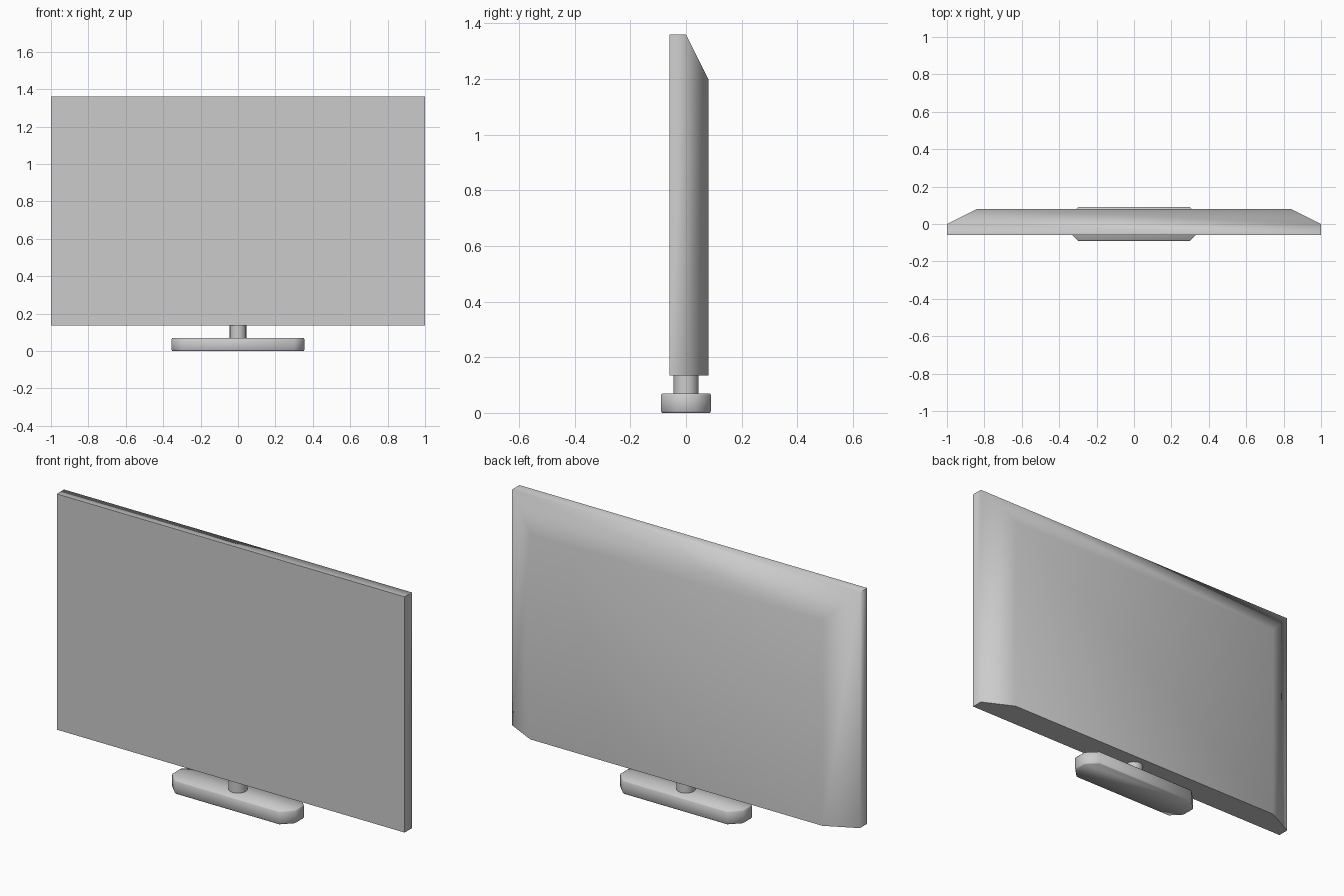
import bpy, bmesh, math

if "Cube" in bpy.data.objects:
    bpy.data.objects.remove(bpy.data.objects["Cube"])


def make_loft(name, rings, smooth=40):
    """Skin a stack of matching closed rings and cap both ends."""
    bm = bmesh.new()
    loops = [[bm.verts.new(p) for p in ring] for ring in rings]
    n = len(loops[0])
    for a, b in zip(loops, loops[1:]):
        for i in range(n):
            j = (i + 1) % n
            bm.faces.new((a[i], a[j], b[j], b[i]))
    bm.faces.new(loops[0])
    bm.faces.new(loops[-1])
    bmesh.ops.recalc_face_normals(bm, faces=bm.faces)
    mesh = bpy.data.meshes.new(name)
    bm.to_mesh(mesh)
    bm.free()
    obj = bpy.data.objects.new(name, mesh)
    bpy.context.collection.objects.link(obj)
    bpy.ops.object.select_all(action='DESELECT')
    obj.select_set(True)
    bpy.context.view_layer.objects.active = obj
    bpy.ops.object.shade_smooth_by_angle(angle=math.radians(smooth))
    return obj


def panel_ring(y, half_width, top, bottom=0.135):
    return [(-half_width, y, bottom), (half_width, y, bottom),
            (half_width, y, top), (-half_width, y, top)]


def foot_ring(z, inset):
    # Rectangle with 45 degree corners
    x, y, c = 0.355 - inset, 0.09 - inset, 0.055 - inset * 0.6
    return [(x, -y + c, z), (x, y - c, z), (x - c, y, z), (-x + c, y, z),
            (-x, y - c, z), (-x, -y + c, z), (-x + c, -y, z), (x - c, -y, z)]


# Flat screen slab with a back that tapers in at the sides and top
make_loft("screen", [panel_ring(-0.06, 1, 1.36), panel_ring(0, 1, 1.36),
                     panel_ring(0.08, 0.84, 1.2)], 70)

# Chamfered foot with softened rims
make_loft("foot", [foot_ring(0, 0.004), foot_ring(0.006, 0),
                   foot_ring(0.064, 0), foot_ring(0.07, 0.004)], 60)

# Short round neck
bpy.ops.mesh.primitive_cylinder_add(vertices=16, radius=0.045, depth=0.085,
                                    location=(0, 0, 0.1025))
bpy.context.object.name = "neck"
bpy.ops.object.shade_smooth_by_angle(angle=math.radians(40))
